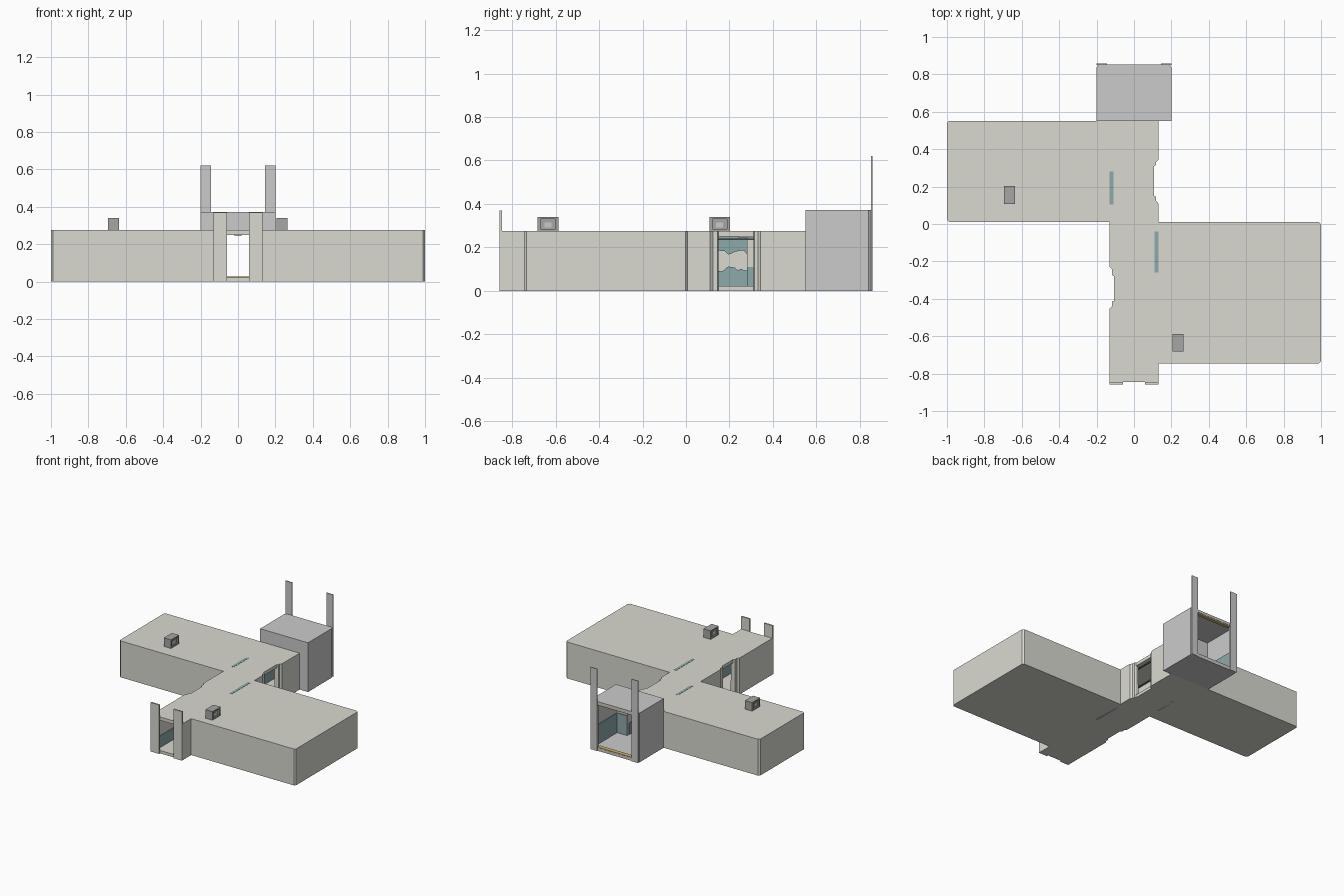
import bpy, bmesh, random
from mathutils import Vector

if "Cube" in bpy.data.objects:
    bpy.data.objects.remove(bpy.data.objects["Cube"])
random.seed(4)


def material(name, rgb):
    m = bpy.data.materials.new(name)
    m.diffuse_color = (*rgb, 1)
    m.use_nodes = True
    m.node_tree.nodes["Principled BSDF"].inputs["Base Color"].default_value = m.diffuse_color
    return m


STONE = material("pale_concrete", (0.70, 0.70, 0.64))
STEEL = material("grey_metal", (0.52, 0.52, 0.52))
VENT = material("dark_metal", (0.38, 0.38, 0.37))
TEAL = material("teal_glass", (0.27, 0.40, 0.41))
DARK = material("dark_pipe", (0.12, 0.14, 0.14))
YELLOW = material("yellow_trim", (0.62, 0.48, 0.18))


def prism(name, pts, lo, hi, mat, axis="z"):
    """Extrude a closed outline along z (xy outline) or x (yz outline)."""
    bm = bmesh.new()
    place = (lambda a, b, c: (a, b, c)) if axis == "z" else (lambda a, b, c: (c, a, b))
    f = bm.faces.new([bm.verts.new(place(a, b, lo)) for a, b in pts])
    ext = bmesh.ops.extrude_face_region(bm, geom=[f])["geom"]
    d = Vector(place(0, 0, hi - lo))
    bmesh.ops.translate(bm, vec=d, verts=[v for v in ext if isinstance(v, bmesh.types.BMVert)])
    bmesh.ops.recalc_face_normals(bm, faces=bm.faces)
    me = bpy.data.meshes.new(name)
    bm.to_mesh(me)
    bm.free()
    if mat:
        me.materials.append(mat)
    ob = bpy.data.objects.new(name, me)
    bpy.context.collection.objects.link(ob)
    return ob


def box(name, x0, x1, y0, y1, z0, z1, mat):
    return prism(name, [(x0, y0), (x1, y0), (x1, y1), (x0, y1)], z0, z1, mat)


def carve(ob, *voids):
    """Subtract box-shaped voids from an object."""
    for v in voids:
        cutter = box("cutter", *v, None)
        cutter.hide_render = True
        mod = ob.modifiers.new("void", "BOOLEAN")
        mod.operation, mod.solver, mod.object = "DIFFERENCE", "EXACT", cutter
        bpy.context.view_layer.objects.active = ob
        bpy.ops.object.modifier_apply(modifier=mod.name)
        bpy.data.objects.remove(cutter)


# corridor with two offset rooms, hollowed out
c = 0.012
plan = [(-.13, -.845), (.13, -.845), (.13, -.745), (1 - c, -.745), (1, -.745 + c),
        (1, .01 - c), (1 - c, .01), (.13, .01),
        (.13, .11), (.118, .125), (.118, .145), (.107, .15), (.107, .31), (.118, .315),
        (.118, .33), (.13, .342), (.13, .552),
        (-.13, .552), (-1 + c, .552), (-1, .552 - c), (-1, .01 + c), (-1 + c, .01), (-.13, .01),
        (-.13, -.23), (-.118, -.242), (-.118, -.272), (-.107, -.28), (-.107, -.41),
        (-.118, -.415), (-.118, -.44), (-.13, -.452)]
hall = prism("corridor_and_rooms", plan, 0, .275, STONE)
carve(hall,
      (-.09, .09, -.9, .6, .022, .25),          # corridor
      (-.985, -.145, .025, .537, .02, .255),    # west room
      (.145, .985, -.73, -.005, .02, .255),     # east room
      (.08, .2, .15, .31, .022, .25),           # east window
      (-.2, -.08, -.41, -.28, .022, .25),       # west window
      (-.2, -.08, .11, .28, .022, .25),         # west room opening
      (.08, .2, -.26, -.04, .022, .25))         # east room opening

# taller loading bay at the back
e = .01
bay = prism("back_bay", [(-.2, .55), (.2, .55), (.2, .838), (.2 - e, .852),
                         (-.2 + e, .852), (-.2, .838)], 0, .372, STEEL)
carve(bay,
      (-.18, .18, .568, .84, .022, .352),
      (-.145, .145, .8, .9, .022, .352),
      (-.09, .09, .5, .6, .022, .25))
box("bay_floor_strip", -.145, .145, .82, .851, .02, .027, YELLOW)
box("bay_ceiling_strip", -.145, .145, .825, .85, .343, .354, YELLOW)

# posts at both ends, and wall panels along the inside
for s, side in ((-1, "left"), (1, "right")):
    def span(a, b):
        return sorted((s * a, s * b))
    box(side + "_front_post", *span(.06, .13), -.857, -.845, 0, .37, STONE)
    box(side + "_back_post", *span(.145, .2), .851, .857, 0, .62, STEEL)
    box(side + "_bay_panel", *span(.174, .181), .57, .838, .022, .17, TEAL)
    box(side + "_bay_end_panel", *span(.091, .176), .567, .573, .022, .17, TEAL)
    holes = [(-.41, -.28), (.11, .28)] if s < 0 else [(-.26, -.04), (.15, .31)]
    y = -.84
    for a, b in holes + [(.55, .55)]:
        box(side + "_wall_panel", *span(.086, .091), y, a, .022, .11, TEAL)
        y = b
    box(side + "_pipe", *span(.078, .085), -.83, .56, .234, .241, DARK)


# broken glass between corridor and rooms, jagged in the middle
def broken_glass(name, x, y0, y1):
    n = 12
    ys = [y0 + (y1 - y0) * i / n for i in range(n + 1)]
    for part, edge, flat in (("lower", .1, 0), ("upper", .175, .2765)):
        jag = [(y, edge + random.uniform(-.012, .015)) for y in ys]
        prism(name + "_" + part, [(y0, flat)] + jag + [(y1, flat)], x - .01, x + .01, TEAL, "x")


broken_glass("west_glass", -.12, .105, .282)
broken_glass("east_glass", .12, -.26, -.04)

# ceiling lamps
for y in (-.6, -.15, .3):
    box("ceiling_lamp", -.02, .02, y - .06, y + .06, .245, .252, STONE)

# roof vents with recessed square openings
for x, y in ((-.665, .155), (.235, -.635)):
    vent = box("roof_vent", x - .03, x + .03, y - .048, y + .048, .275, .34, VENT)
    for s in (-1, 1):
        a, b = sorted((x + s * .02, x + s * .04))
        carve(vent, (a, b, y - .034, y + .034, .284, .331))
        a, b = sorted((x + s * .019, x + s * .022))
        box("vent_plate", a, b, y - .016, y + .016, .292, .316, STEEL)
